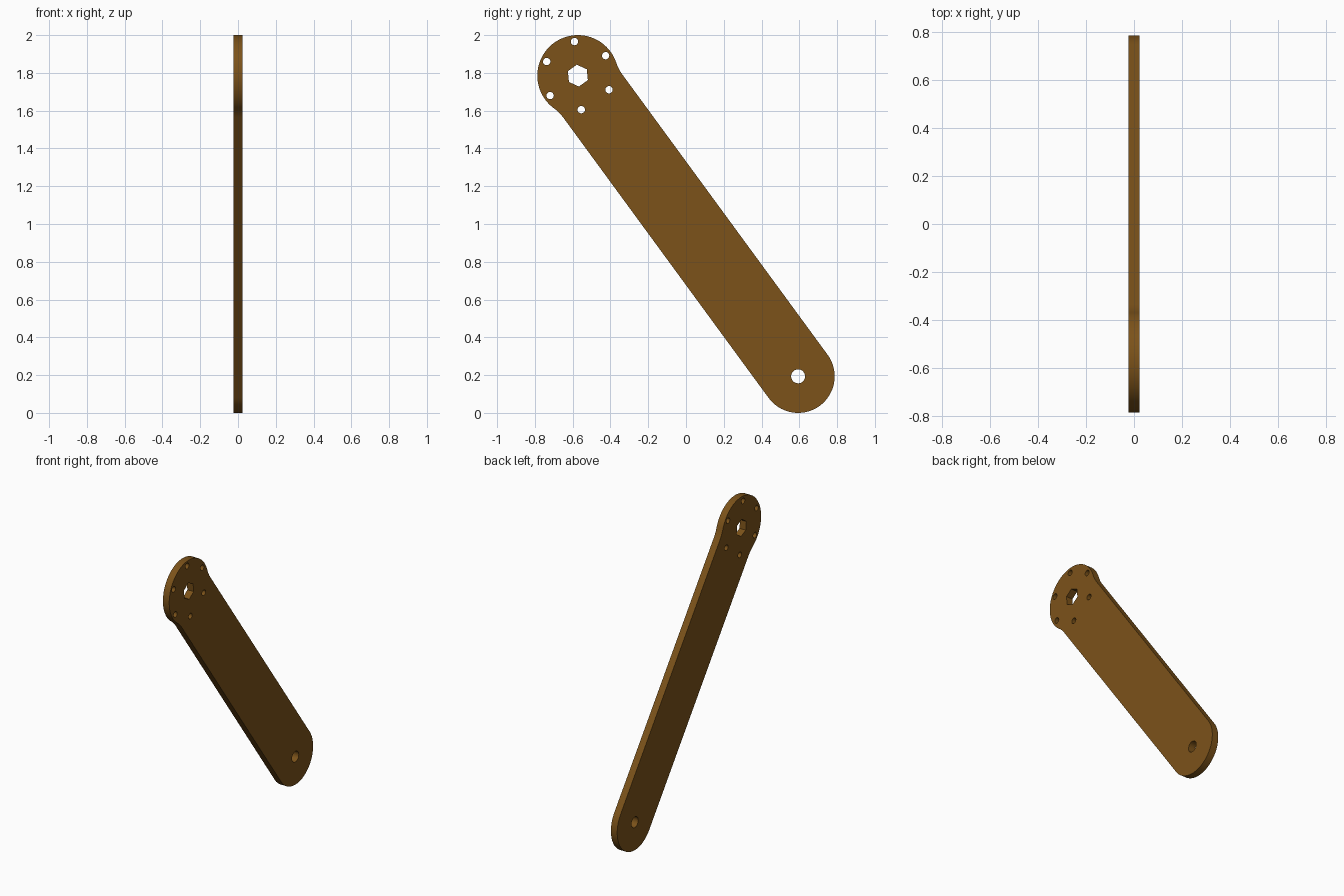
import bpy, bmesh
from math import pi, sin, cos, atan2, sqrt, hypot, radians
from mathutils import Matrix

if "Cube" in bpy.data.objects:
    bpy.data.objects.remove(bpy.data.objects["Cube"])

HEAD, HEAD_R = (-0.5725, 1.7855), 0.2145   # large end (y, z)
TAIL, TAIL_R = (0.5935, 0.1935), 0.1935    # small end (y, z), also half the bar width
FILLET = 0.23
HALF_THICK = 0.024


def arc(cx, cy, r, a0, a1, n):
    return [(cx + r * cos(a0 + (a1 - a0) * i / n),
             cy + r * sin(a0 + (a1 - a0) * i / n)) for i in range(n + 1)]


def ring(c, r, n, start=0.0):
    return arc(c[0], c[1], r, start, start + 2 * pi, n)[:-1]


# Outline drawn along the bar axis, then turned into place
dy, dz = TAIL[0] - HEAD[0], TAIL[1] - HEAD[1]
length, tilt = hypot(dy, dz), atan2(dz, dy)
side = TAIL_R + FILLET
along = sqrt((HEAD_R + FILLET) ** 2 - side ** 2)
theta = atan2(side, along)
neck = arc(along, side, FILLET, -pi / 2, theta - pi, 10)
outline = arc(length, 0, TAIL_R, -pi / 2, pi / 2, 48)
outline += neck
outline += arc(0, 0, HEAD_R, theta, 2 * pi - theta, 72)[1:-1]
outline += [(x, -y) for x, y in reversed(neck)]
outline = [(HEAD[0] + x * cos(tilt) - y * sin(tilt),
            HEAD[1] + x * sin(tilt) + y * cos(tilt)) for x, y in outline]

# Hex socket, ring of bolt holes and pivot hole
turn = radians(35.7)
loops = [outline, ring(HEAD, 0.058, 6, turn), ring(TAIL, 0.037, 32)]
for k in range(6):
    a = turn + k * pi / 3
    loops.append(ring((HEAD[0] + 0.181 * cos(a), HEAD[1] + 0.181 * sin(a)), 0.0195, 20))

# Flat plate from a filled 2D curve
curve = bpy.data.curves.new("lever_arm_profile", 'CURVE')
curve.dimensions = '2D'
curve.fill_mode = 'BOTH'
curve.extrude = HALF_THICK
for pts in loops:
    s = curve.splines.new('POLY')
    s.points.add(len(pts) - 1)
    for p, (x, y) in zip(s.points, pts):
        p.co = (x, y, 0, 1)
    s.use_cyclic_u = True
arm = bpy.data.objects.new("lever_arm", curve)
bpy.context.collection.objects.link(arm)
bpy.context.view_layer.objects.active = arm
arm.select_set(True)
bpy.ops.object.convert(target='MESH')
arm = bpy.context.object
arm.name = "lever_arm"

# Stand the plate up: profile x -> y, profile y -> z
bm = bmesh.new()
bm.from_mesh(arm.data)
bm.transform(Matrix(((0, 0, 1, 0), (1, 0, 0, 0), (0, 1, 0, 0), (0, 0, 0, 1))))
bmesh.ops.remove_doubles(bm, verts=bm.verts, dist=1e-5)
bmesh.ops.recalc_face_normals(bm, faces=bm.faces)
bm.to_mesh(arm.data)
bm.free()
bpy.ops.object.shade_smooth_by_angle(angle=radians(30))

# Brown finish
mat = bpy.data.materials.new("brown")
mat.diffuse_color = (0.2, 0.085, 0.01, 1)
mat.use_nodes = True
mat.node_tree.nodes["Principled BSDF"].inputs["Base Color"].default_value = mat.diffuse_color
arm.data.materials.clear()
arm.data.materials.append(mat)
